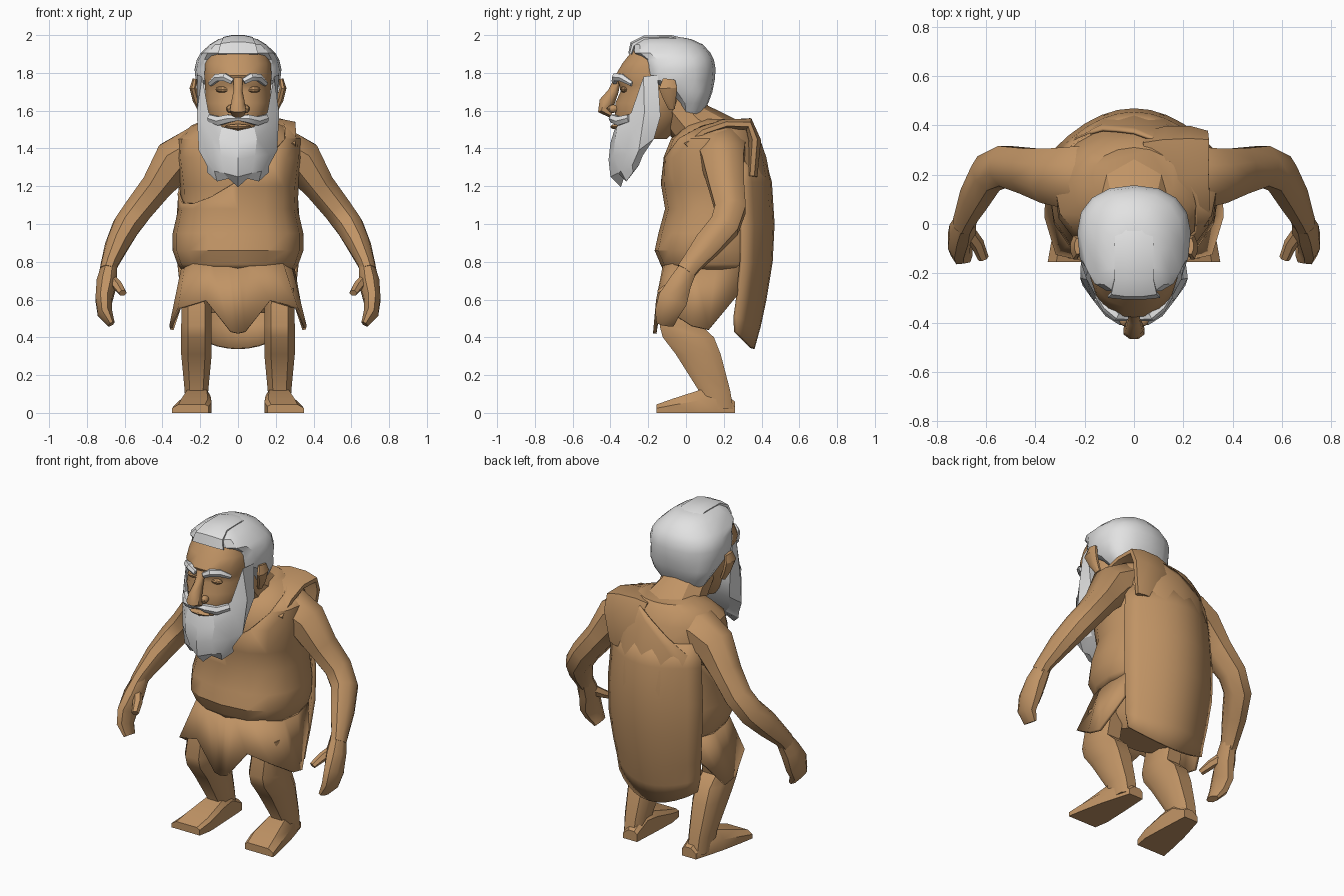
import bpy, bmesh, math
from mathutils import Vector


def material(name, rgb):
    m = bpy.data.materials.new(name)
    m.diffuse_color = (*rgb, 1)
    return m


BROWN = material("warm_brown", (0.53, 0.295, 0.13))
WHITE = material("hair_white", (0.76, 0.76, 0.76))


def finish(name, bm, mat, mirror=False, thickness=0, angle=32):
    bmesh.ops.recalc_face_normals(bm, faces=bm.faces)
    me = bpy.data.meshes.new(name)
    bm.to_mesh(me)
    bm.free()
    me.materials.append(mat)
    me.shade_smooth()
    me.set_sharp_from_angle(angle=math.radians(angle))
    ob = bpy.data.objects.new(name, me)
    bpy.context.collection.objects.link(ob)
    if thickness:
        s = ob.modifiers.new("thickness", 'SOLIDIFY')
        s.thickness = thickness
        s.offset = 0
    if mirror:
        ob.modifiers.new("mirror", 'MIRROR').use_mirror_merge = False
    return ob


def bridge(rings, cap_start=True, cap_end=True, closed=True):
    bm = bmesh.new()
    loops = [[bm.verts.new(p) for p in r] for r in rings]
    n = len(loops[0])
    for a, b in zip(loops, loops[1:]):
        for i in range(n if closed else n - 1):
            j = (i + 1) % n
            bm.faces.new((a[i], a[j], b[j], b[i]))
    if cap_start:
        bm.faces.new(loops[0])
    if cap_end:
        bm.faces.new(loops[-1])
    return bm


def spow(v, p):
    return math.copysign(abs(v) ** p, v)


def level_rings(rows, n=16, p=0.8, back=None, xc=0, grow=0):
    """Horizontal rings from rows of (z, front y, back y, half width)."""
    out = []
    for z, yf, yb, rx in rows:
        ring = []
        for i in range(n):
            a = 2 * math.pi * (i + (0 if back else 0.5)) / n
            e = back if back and math.sin(a) > 0.01 else p
            ring.append((xc + (rx + grow) * spow(math.cos(a), e),
                         (yf + yb) / 2 + ((yb - yf) / 2 + grow) * spow(math.sin(a), e), z))
        out.append(ring)
    return out


def tube(name, path, mat, n=8, side=(1, 0, 0), mirror=False, angle=32):
    """Tube along (x, y, z, radius on side axis, other radius)."""
    pts = [Vector(p[:3]) for p in path]
    rings = []
    for k, p in enumerate(path):
        t = (pts[min(k + 1, len(pts) - 1)] - pts[max(k - 1, 0)]).normalized()
        u = Vector(side)
        u = (u - t * u.dot(t)).normalized()
        w = t.cross(u)
        rings.append([pts[k] + u * p[3] * math.cos(a) + w * p[4] * math.sin(a)
                      for a in [2 * math.pi * (i + 0.5) / n for i in range(n)]])
    return finish(name, bridge(rings), mat, mirror, angle=angle)


def mirrored(half):
    return list(half) + [(-x, y, z) for x, y, z in reversed(half) if x > 0]


def blob(name, loc, size, mat, mirror=True):
    bm = bmesh.new()
    bmesh.ops.create_uvsphere(bm, u_segments=8, v_segments=6, radius=1)
    for v in bm.verts:
        v.co = Vector(loc) + Vector([c * s for c, s in zip(v.co, size)])
    return finish(name, bm, mat, mirror)


# Hunched torso with a rounded back
TORSO = [(0.76, -0.105, 0.42, 0.285), (0.79, -0.12, 0.43, 0.305), (0.86, -0.15, 0.44, 0.33),
         (0.95, -0.13, 0.445, 0.33), (1.08, -0.095, 0.448, 0.30), (1.2, -0.115, 0.438, 0.305),
         (1.35, -0.12, 0.41, 0.325), (1.45, -0.08, 0.375, 0.32), (1.52, -0.01, 0.345, 0.25),
         (1.555, 0.08, 0.31, 0.17)]
finish("torso", bridge(level_rings(TORSO, back=1)), BROWN)

# Wrapped garment, cut diagonally so one shoulder is bare
bm = bridge(level_rings(TORSO, back=1, grow=0.01), cap_start=False)
bmesh.ops.bisect_plane(bm, geom=bm.verts[:] + bm.edges[:] + bm.faces[:],
                       plane_co=(0, 0, 1.295), plane_no=(-0.7, -0.52, 1), clear_outer=True)
finish("wrapped_tunic", bm, BROWN, thickness=0.012)
# Cloth folded over the covered shoulder
tube("shoulder_fold", [(0.24, 0.0, 1.41, 0.07, 0.03), (0.23, 0.08, 1.48, 0.085, 0.03),
                       (0.19, 0.19, 1.525, 0.125, 0.03), (0.17, 0.33, 1.53, 0.145, 0.035),
                       (0.18, 0.365, 1.44, 0.13, 0.035), (0.19, 0.35, 1.25, 0.09, 0.03)],
     BROWN, angle=50)

# Long back drape: curved sheet, rows of (z, ridge y, edge depth, half width, hem lift)
DRAPE = [(1.36, 0.405, 0.13, 0.29, 0), (1.22, 0.444, 0.16, 0.305, 0), (1.0, 0.458, 0.165, 0.32, 0),
         (0.8, 0.448, 0.155, 0.315, 0), (0.6, 0.415, 0.14, 0.295, 0.02),
         (0.46, 0.385, 0.125, 0.28, 0.05), (0.34, 0.352, 0.09, 0.265, 0.09)]
steps = [i / 5 for i in range(-5, 6)]
finish("back_drape", bridge([[(w * t, y - d * t * t, z + lift * t * t) for t in steps]
                             for z, y, d, w, lift in DRAPE], False, False, closed=False),
       BROWN, thickness=0.022)

# Flared skirt with a pointed front and side flaps
waist = [(0, -.11, .80), (.05, -.11, .80), (.14, -.10, .80), (.23, -.06, .80),
         (.27, .04, .80), (.285, .16, .80), (.27, .29, .80)]
hem = [(0, -.165, .42), (.04, -.165, .43), (.17, -.15, .595), (.31, -.12, .555),
       (.355, .03, .46), (.35, .12, .44), (.29, .27, .62)]
order = lambda h: [(-x, y, z) for x, y, z in reversed(h) if x > 0] + h
finish("skirt", bridge([order(waist), order(hem)], False, False, closed=False), BROWN,
       thickness=0.018, angle=25)
finish("pelvis", bridge(level_rings([(0.53, -0.05, 0.16, 0.17), (0.6, -0.08, 0.22, 0.24),
                                     (0.79, -0.06, 0.32, 0.24)], n=12)), BROWN)

# Bent legs and splayed feet
LEG = [(0.66, -0.1, 0.14, 0.08), (0.46, -0.145, 0.09, 0.085), (0.40, -0.13, 0.155, 0.085),
       (0.31, -0.06, 0.19, 0.085), (0.12, 0.062, 0.238, 0.066), (0.02, 0.07, 0.255, 0.06)]
finish("leg", bridge(level_rings(LEG, n=8, p=0.65, xc=0.22)), BROWN, True, angle=45)
foot = []
for y, x0, x1, h in [(0.26, 0.155, 0.25, 0.06), (0.16, 0.15, 0.28, 0.13), (0.07, 0.145, 0.305, 0.12),
                     (-0.07, 0.14, 0.335, 0.075), (-0.155, 0.155, 0.35, 0.045)]:
    foot.append([(x0, y, 0), (x1, y, 0), (x1, y, h * 0.55), (x1 - 0.035, y, h),
                 (x0 + 0.02, y, h), (x0, y, h * 0.75)])
finish("foot", bridge(foot), BROWN, True)

# Arms hanging outward, curled hands and thumbs
tube("arm", [(0.1, 0.19, 1.41, 0.13, 0.12), (0.23, 0.185, 1.39, 0.14, 0.13),
             (0.335, 0.195, 1.335, 0.12, 0.125), (0.43, 0.215, 1.2, 0.1, 0.09),
             (0.525, 0.235, 1.08, 0.088, 0.082), (0.59, 0.205, 0.99, 0.085, 0.078),
             (0.64, 0.115, 0.89, 0.078, 0.066),
             (0.68, 0.03, 0.79, 0.058, 0.048), (0.69, 0.0, 0.75, 0.055, 0.046)],
     BROWN, side=(0, 1, 0), mirror=True, angle=45)
tube("hand", [(0.68, 0.02, 0.78, 0.044, 0.05), (0.695, -0.03, 0.69, 0.058, 0.065),
              (0.71, -0.07, 0.60, 0.048, 0.085), (0.705, -0.10, 0.53, 0.042, 0.07),
              (0.67, -0.11, 0.47, 0.02, 0.05)], BROWN, mirror=True, angle=45)
tube("thumb", [(0.68, -0.02, 0.71, 0.035, 0.03), (0.635, -0.08, 0.67, 0.027, 0.028),
               (0.61, -0.14, 0.635, 0.018, 0.022)], BROWN, n=6, side=(0, 0, 1), mirror=True)

# Neck and face
tube("neck", [(0, 0.18, 1.42, 0.21, 0.16), (0, 0.03, 1.53, 0.15, 0.13),
              (0, -0.08, 1.66, 0.145, 0.12)], BROWN, n=10)
FACE = [(1.45, -0.33, -0.1, 0.09), (1.5, -0.37, -0.05, 0.13), (1.57, -0.378, 0.0, 0.16),
        (1.64, -0.378, 0.02, 0.175), (1.70, -0.35, 0.03, 0.176), (1.735, -0.355, 0.03, 0.178),
        (1.785, -0.378, 0.03, 0.18), (1.85, -0.34, 0.03, 0.178), (1.92, -0.285, 0.02, 0.16)]
finish("face", bridge(level_rings(FACE, p=0.92)), BROWN, angle=45)
tube("nose", [(0, -0.36, 1.77, 0.026, 0.02), (0, -0.385, 1.70, 0.026, 0.03),
              (0, -0.42, 1.64, 0.038, 0.045), (0, -0.435, 1.605, 0.046, 0.036),
              (0, -0.395, 1.58, 0.035, 0.02)], BROWN, angle=45)
blob("nostril", (0.04, -0.385, 1.61), (0.022, 0.03, 0.022), BROWN)
blob("eyelid", (0.08, -0.325, 1.712), (0.04, 0.022, 0.018), BROWN)
blob("lower_lip", (0, -0.375, 1.515), (0.07, 0.025, 0.014), BROWN, False)
tube("ear", [(0.2, -0.075, 1.61, 0.016, 0.018), (0.222, -0.085, 1.66, 0.02, 0.035),
             (0.238, -0.095, 1.72, 0.02, 0.052), (0.228, -0.09, 1.765, 0.014, 0.035)],
     BROWN, mirror=True)

# Hair, raised top lock and eyebrows
HAIR = [(1.57, -0.02, 0.08, 0.13), (1.64, -0.04, 0.118, 0.18), (1.70, -0.10, 0.14, 0.21),
        (1.76, -0.215, 0.152, 0.224), (1.82, -0.225, 0.157, 0.23), (1.87, -0.235, 0.148, 0.218),
        (1.905, -0.28, 0.13, 0.198), (1.95, -0.28, 0.09, 0.15), (1.978, -0.24, 0.03, 0.105),
        (1.988, -0.2, -0.02, 0.06)]
finish("hair", bridge(level_rings(HAIR, p=0.6, back=0.88)), WHITE)
tube("top_lock", [(0, -0.295, 1.90, 0.115, 0.012), (0, -0.28, 1.95, 0.10, 0.02),
                  (0, -0.22, 1.98, 0.085, 0.02), (0, -0.08, 1.982, 0.085, 0.02),
                  (0, 0.03, 1.955, 0.075, 0.02), (0, 0.10, 1.915, 0.06, 0.014)], WHITE)
tube("eyebrow", [(0.03, -0.378, 1.755, 0.018, 0.016), (0.07, -0.372, 1.778, 0.023, 0.022),
                 (0.11, -0.338, 1.775, 0.023, 0.022), (0.145, -0.285, 1.742, 0.014, 0.016)],
     WHITE, n=6, side=(0, 0, 1), mirror=True)

# Beard with sideburns, half rows running from the chin centre to the jaw
BEARD = [
    [(0, -.38, 1.495), (.085, -.365, 1.515), (.155, -.29, 1.59), (.19, -.225, 1.78), (.215, -.15, 1.79)],
    [(0, -.40, 1.43), (.10, -.375, 1.45), (.175, -.295, 1.52), (.218, -.22, 1.59), (.207, -.135, 1.57)],
    [(0, -.41, 1.34), (.09, -.385, 1.36), (.165, -.31, 1.37), (.208, -.25, 1.39), (.18, -.17, 1.45)],
    [(0, -.40, 1.25), (.075, -.36, 1.27), (.125, -.345, 1.28), (.165, -.285, 1.31), (.14, -.23, 1.36)],
    [(0, -.345, 1.195), (.05, -.33, 1.24), (.11, -.315, 1.225), (.165, -.28, 1.275), (.1, -.25, 1.31)]]
finish("beard", bridge([mirrored(r) for r in BEARD], cap_start=False), WHITE, angle=25)
tube("moustache", [(0.0, -0.39, 1.56, 0.014, 0.018), (0.05, -0.387, 1.558, 0.024, 0.024),
                   (0.10, -0.355, 1.545, 0.027, 0.024), (0.15, -0.30, 1.56, 0.022, 0.018)],
     WHITE, n=6, side=(0, 0, 1), mirror=True)
